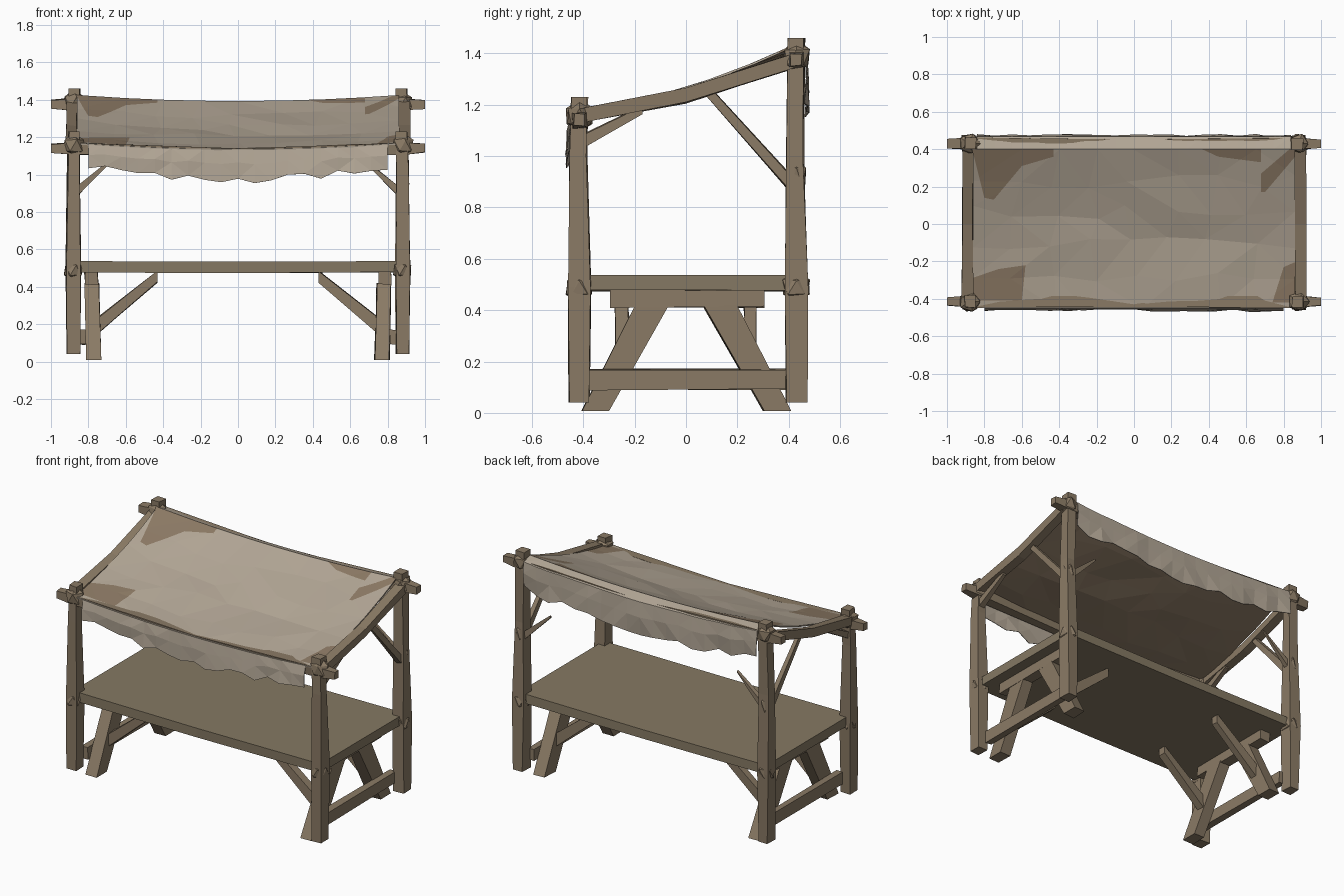
import bpy, bmesh, math, random
from mathutils import Vector

random.seed(4)
cube = bpy.data.objects.get("Cube")
if cube:
    bpy.data.objects.remove(cube)


def material(name, rgb):
    m = bpy.data.materials.new(name)
    m.use_nodes = True
    col = (*rgb, 1)
    m.diffuse_color = col
    bsdf = next(n for n in m.node_tree.nodes if n.type == 'BSDF_PRINCIPLED')
    bsdf.inputs["Base Color"].default_value = col
    bsdf.inputs["Roughness"].default_value = 0.9
    return m


wood = material("weathered wood", (0.255, 0.195, 0.130))
board = material("table board", (0.235, 0.190, 0.125))
cloth = material("faded cloth", (0.45, 0.385, 0.305))
patch = material("brown lining", (0.265, 0.195, 0.130))


def finish(name, bm, *mats):
    me = bpy.data.meshes.new(name)
    bm.to_mesh(me)
    bm.free()
    for m in mats:
        me.materials.append(m)
    ob = bpy.data.objects.new(name, me)
    bpy.context.collection.objects.link(ob)
    return ob


def beam(name, points, sizes, jitter=0.004, mat=wood):
    """Four-sided timber along a path; its ends are cut square to the main axis."""
    bm = bmesh.new()
    pts = [Vector(p) for p in points]
    span = pts[-1] - pts[0]
    axis = max(range(3), key=lambda i: abs(span[i]))
    u, v = [i for i in range(3) if i != axis]
    rings = []
    for p, (su, sv) in zip(pts, sizes):
        ring = []
        for a, b in ((-1, -1), (1, -1), (1, 1), (-1, 1)):
            q = p.copy()
            q[u] += a * su / 2 + random.uniform(-jitter, jitter)
            q[v] += b * sv / 2 + random.uniform(-jitter, jitter)
            ring.append(bm.verts.new(q))
        rings.append(ring)
    for r, s in zip(rings, rings[1:]):
        for i in range(4):
            j = (i + 1) % 4
            bm.faces.new((r[i], r[j], s[j], s[i]))
    bm.faces.new(rings[0])
    bm.faces.new(rings[-1])
    bmesh.ops.recalc_face_normals(bm, faces=bm.faces)
    return finish(name, bm, mat)


def knot(name, centre, size):
    """Faceted lump where timbers are bound together."""
    bm = bmesh.new()
    bmesh.ops.create_icosphere(bm, subdivisions=1, radius=1)
    for v in bm.verts:
        k = random.uniform(0.9, 1.1)
        v.co = Vector(c + d * s * k for c, d, s in zip(centre, v.co, size))
    finish(name, bm, wood)


# Table board
beam("table_board", [(-0.89, 0.01, 0.507), (0, 0.01, 0.503), (0.89, 0.01, 0.507)],
     [(0.87, 0.058)] * 3, 0.002, board)

# Corner posts, knots, side rails and braces, mirrored left and right
X = 0.88
for s, side in ((1, "left"), (-1, "right")):
    for y, top, row in ((-0.415, 1.23, "front"), (0.43, 1.46, "back")):
        tag = f"{row}_{side}"
        beam("post_" + tag, [(s * X, y, 0.04), (s * X, y, 0.49),
             (s * X, y - 0.005, 1.0), (s * (X - 0.005), y, top)],
             [(0.068, 0.08), (0.078, 0.085), (0.064, 0.066), (0.06, 0.062)])
        knot("table_knot_" + tag, (s * X, y, 0.49), (0.057, 0.058, 0.06))
        knot("top_knot_" + tag, (s * X, y, top - 0.075), (0.062, 0.057, 0.065))

    beam("side_rail_" + side, [(s * 0.89, -0.42, 1.155), (s * 0.89, 0, 1.235),
         (s * 0.89, 0.42, 1.37)], [(0.058, 0.055)] * 3)
    beam("side_brace_" + side, [(s * X, 0.42, 0.88), (s * X, 0.07, 1.27)],
         [(0.035, 0.06), (0.025, 0.04)])
    beam("front_brace_" + side, [(s * X, -0.40, 1.06), (s * X, -0.17, 1.18)],
         [(0.035, 0.05), (0.025, 0.03)])
    beam("back_brace_" + side, [(s * 0.87, 0.43, 0.90), (s * 0.67, 0.43, 1.08)],
         [(0.035, 0.055), (0.012, 0.015)])
    knot("brace_knot_" + side, (s * X, 0.43, 0.92), (0.038, 0.042, 0.07))

    # Trestle with splayed legs, crossbars and braces under the board
    beam("lower_rail_" + side, [(s * 0.835, -0.38, 0.13), (s * 0.835, 0.40, 0.13)],
         [(0.045, 0.078)] * 2)
    beam("trestle_crossbar_" + side, [(s * 0.785, -0.295, 0.445), (s * 0.785, 0.305, 0.445)],
         [(0.07, 0.065)] * 2)
    for t, row in ((-1, "front"), (1, "back")):
        beam(f"trestle_leg_{row}_{side}",
             [(s * 0.77, t * 0.355, 0.008), (s * 0.78, t * 0.13, 0.42)],
             [(0.078, 0.105), (0.075, 0.13)])
        beam(f"board_brace_{row}_{side}",
             [(s * 0.74, t * 0.25, 0.20), (s * 0.43, t * 0.25, 0.455)],
             [(0.05, 0.085), (0.05, 0.06)])

# Long canopy beams with tapered ends
for y, z, row in ((-0.415, 1.14, "front"), (0.43, 1.375, "back")):
    beam(f"canopy_beam_{row}",
         [(-1, y, z), (-0.88, y, z), (0, y, z - 0.025), (0.88, y, z), (1, y, z)],
         [(0.045, 0.045), (0.06, 0.065), (0.05, 0.045), (0.06, 0.065), (0.045, 0.045)])


def sheet_height(x, y):
    t = (y + 0.45) / 0.85
    return 1.168 + 0.257 * (0.45 * t + 0.55 * t * t) - 0.032 * (1 - (x / 0.86) ** 2)


# Convex outlines, anticlockwise, where the brown lining shows through
patches = [
    [(-0.87, 0.42), (-0.8, 0.14), (-0.75, 0.13), (-0.6, 0.31), (-0.6, 0.42)],
    [(-0.6, 0.42), (-0.6, 0.31), (-0.43, 0.36), (-0.43, 0.42)],
    [(0.62, 0.17), (0.7, 0.17), (0.87, 0.37), (0.87, 0.42), (0.68, 0.42), (0.68, 0.27), (0.61, 0.21)],
    [(0.32, 0.42), (0.45, 0.36), (0.68, 0.33), (0.68, 0.42)],
    [(-0.87, -0.29), (-0.85, -0.41), (-0.6, -0.41), (-0.58, -0.22), (-0.72, -0.24)],
    [(0.87, -0.2), (0.8, -0.23), (0.74, -0.42), (0.87, -0.42)],
]


def inside(poly, p):
    signs = [(b[0] - a[0]) * (p.y - a[1]) - (b[1] - a[1]) * (p.x - a[0])
             for a, b in zip(poly, poly[1:] + poly[:1])]
    return all(k > 0 for k in signs) or all(k < 0 for k in signs)


# Sagging canopy sheet: faceted grid, cut along the patch outlines
bm = bmesh.new()
bmesh.ops.create_grid(bm, x_segments=8, y_segments=5, size=1)
for v in bm.verts:
    edge_x, edge_y = abs(v.co.x) > 0.99, abs(v.co.y) > 0.99
    x = v.co.x * 0.86 + (0 if edge_x else random.uniform(-0.05, 0.05))
    y = v.co.y * 0.425 - 0.025 + (0 if edge_y else random.uniform(-0.04, 0.04))
    dz = 0 if edge_x or edge_y else random.uniform(-0.01, 0.008)
    v.co = (x, y, sheet_height(x, y) + dz)
bmesh.ops.triangulate(bm, faces=bm.faces)
for poly in patches:
    mid = Vector((sum(p[0] for p in poly), sum(p[1] for p in poly))) / len(poly)
    for a, b in zip(poly, poly[1:] + poly[:1]):
        near = [f for f in bm.faces if (f.calc_center_median().xy - mid).length < 0.42]
        geom = set(near) | {e for f in near for e in f.edges} | {v for f in near for v in f.verts}
        bmesh.ops.bisect_plane(bm, geom=list(geom), dist=1e-5, plane_co=(a[0], a[1], 0),
                               plane_no=(b[1] - a[1], a[0] - b[0], 0))
for f in bm.faces:
    c = f.calc_center_median()
    f.material_index = int(any(inside(p, c) for p in patches))
sheet = finish("canopy_sheet", bm, cloth, patch)
lining = sheet.modifiers.new("lining", 'SOLIDIFY')
lining.thickness = 0.008
lining.offset = -1
lining.material_offset = 1


def flap(name, half, rows, drop, wave):
    """Ragged cloth hanging over a beam; rows give depth y and share of the drop."""
    bm = bmesh.new()
    n = 18
    grid = []
    for i in range(n + 1):
        x = half * (2 * i / n - 1)
        top = sheet_height(x, -0.45 if rows[0][0] < 0 else 0.40)
        hang = drop + 0.04 * (1 - (x / half) ** 2) + random.uniform(-0.022, 0.022)
        col = []
        for y, share in rows:
            sway = wave * share * random.uniform(-1, 1)
            col.append(bm.verts.new((x, y + sway, top - hang * share)))
        grid.append(col)
    for a, b in zip(grid, grid[1:]):
        for j in range(len(rows) - 1):
            bm.faces.new((a[j], b[j], b[j + 1], a[j + 1]))
    bmesh.ops.triangulate(bm, faces=bm.faces)
    bmesh.ops.recalc_face_normals(bm, faces=bm.faces)
    ob = finish(name, bm, cloth)
    ob.modifiers.new("cloth", 'SOLIDIFY').thickness = 0.004


flap("front_flap", 0.80, [(-0.448, 0), (-0.46, 0.45), (-0.462, 1)], 0.125, 0.01)
flap("back_flap", 0.84, [(0.40, 0), (0.468, 0.1), (0.475, 0.5), (0.472, 1)], 0.185, 0.01)
